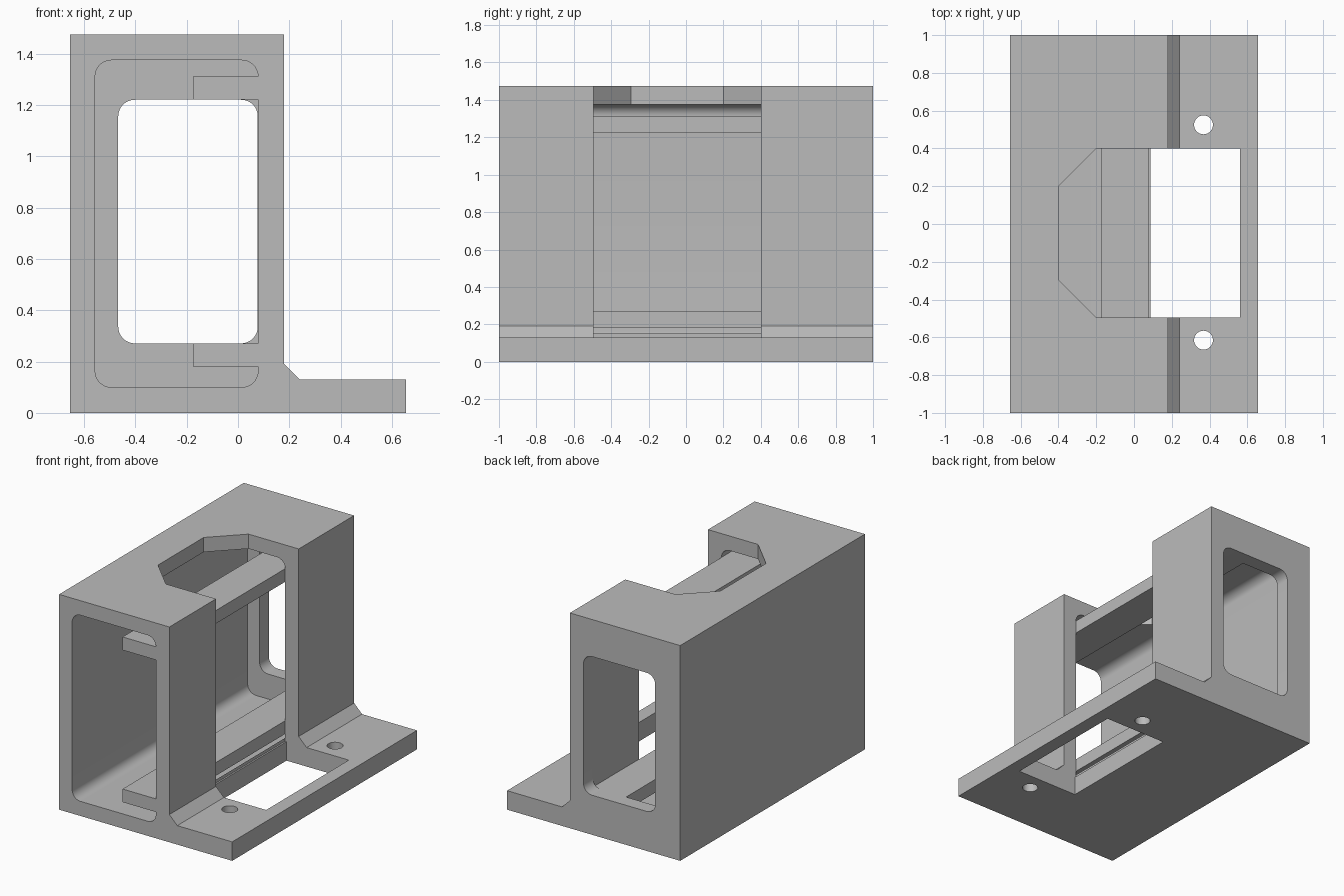
import bpy, bmesh
from math import cos, sin, pi

cube = bpy.data.objects.get("Cube")
if cube:
    bpy.data.objects.remove(cube, do_unlink=True)

grey = bpy.data.materials.new("plain grey")
grey.use_nodes = True
colour = (0.5, 0.5, 0.5, 1)
grey.diffuse_color = colour
grey.node_tree.nodes["Principled BSDF"].inputs["Base Color"].default_value = colour


def prism(name, points, lo, hi, axis):
    """Extrude a flat outline along y (outline in x, z) or z (outline in x, y)."""
    place = (lambda p, d: (p[0], d, p[1])) if axis == "y" else (lambda p, d: (p[0], p[1], d))
    bm = bmesh.new()
    a = [bm.verts.new(place(p, lo)) for p in points]
    b = [bm.verts.new(place(p, hi)) for p in points]
    bm.faces.new(a)
    bm.faces.new(b)
    for i in range(len(a)):
        j = (i + 1) % len(a)
        bm.faces.new((a[i], a[j], b[j], b[i]))
    bmesh.ops.recalc_face_normals(bm, faces=bm.faces)
    mesh = bpy.data.meshes.new(name)
    bm.to_mesh(mesh)
    bm.free()
    mesh.materials.append(grey)
    obj = bpy.data.objects.new(name, mesh)
    bpy.context.collection.objects.link(obj)
    return obj


def arc(cx, cz, r, start, sweep=pi / 2, steps=10):
    return [(cx + r * cos(start + sweep * i / steps), cz + r * sin(start + sweep * i / steps))
            for i in range(steps + 1)]


def rounded_rect(x0, x1, z0, z1, r):
    return (arc(x0 + r, z0 + r, r, pi) + arc(x1 - r, z0 + r, r, 1.5 * pi)
            + arc(x1 - r, z1 - r, r, 0) + arc(x0 + r, z1 - r, r, pi / 2))


def circle(cx, cy, r):
    return arc(cx, cy, r, 0, 2 * pi, 40)[:-1]


# Housing with its foot flange and chamfered inside corner
body = prism("bracket_housing", [(-.656, 0), (.656, 0), (.656, .13), (.24, .13), (.18, .19),
                                 (.18, 1.475), (-.656, 1.475)], -1, 1, "y")

# Long cavity, notched around the two rails that run along its side wall
left, right, bottom, top, r = -.557, .078, .1, 1.375, .063
rail_x, low, high, rail_t = -.175, .27, 1.222, .09
cavity = (arc(left + r, bottom + r, r, pi)
          + arc(right - r, bottom + r, r, 1.5 * pi)
          + [(right, low - rail_t), (rail_x, low - rail_t), (rail_x, low), (right, low),
             (right, high), (rail_x, high), (rail_x, high + rail_t), (right, high + rail_t)]
          + arc(right - r, top - r, r, 0)[1:]
          + arc(left + r, top - r, r, pi / 2))
# Drop the repeated point where the lower fillet meets the rail
cavity = [p for i, p in enumerate(cavity)
          if abs(p[0] - cavity[i - 1][0]) + abs(p[1] - cavity[i - 1][1]) > .001]

y0, y1 = -.495, .4
cutters = [
    prism("cavity_cutter", cavity, -1.1, .9, "y"),
    prism("back_opening_cutter", rounded_rect(-.467, right - .001, low + .001, high - .001, .065),
          .85, 1.1, "y"),
    # Side window joined with the slot through the flange
    prism("window_cutter", [(right - .001, .13), (.088, .13), (.088, -.1), (.56, -.1),
                            (.56, 1.6), (right - .001, 1.6)], y0, y1, "y"),
    # Chamfered notch in the top plate
    prism("top_notch_cutter", [(-.4, y1 - .2), (-.2, y1), (.09, y1), (.09, y0), (-.2, y0),
                               (-.4, y0 + .2)], 1.316, 1.6, "z"),
]
# Screw holes in the flange
for y in (-.615, .525):
    cutters.append(prism("screw_hole_cutter", circle(.368, y, .05), -.1, .25, "z"))

for cutter in cutters:
    cutter.hide_render = True
    mod = body.modifiers.new(cutter.name, "BOOLEAN")
    mod.operation = "DIFFERENCE"
    mod.solver = "EXACT"
    mod.object = cutter

# Apply the cuts and remove the helpers
bpy.context.view_layer.update()
graph = bpy.context.evaluated_depsgraph_get()
result = bpy.data.meshes.new_from_object(body.evaluated_get(graph))
body.modifiers.clear()
body.data = result
for cutter in cutters:
    bpy.data.objects.remove(cutter, do_unlink=True)

bpy.ops.object.select_all(action="DESELECT")
body.select_set(True)
bpy.context.view_layer.objects.active = body
bpy.ops.object.shade_smooth_by_angle(angle=pi / 6)
